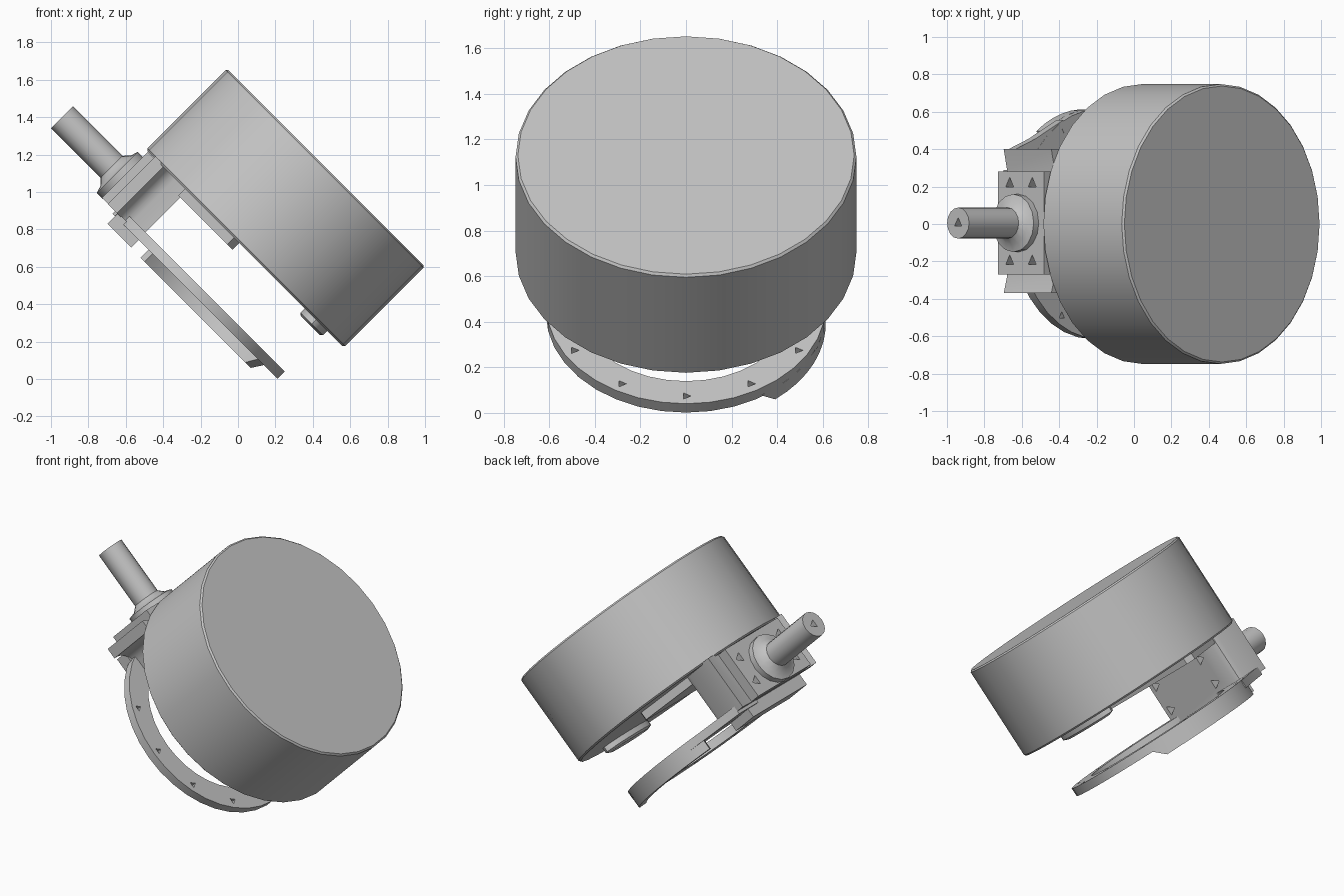
import bpy, bmesh, math
from mathutils import Matrix, Vector

cube = bpy.data.objects.get("Cube")
if cube:
    bpy.data.objects.remove(cube, do_unlink=True)

# Everything is built upright, then leaned over by 45 degrees
TILT = Matrix.Rotation(math.radians(45), 4, 'Y')
SIDEWAYS = Matrix.Rotation(math.radians(-90), 4, 'Y')
CENTRE = -0.467   # drum and ring axis along the tilted x

grey = bpy.data.materials.new("plain grey")
grey.use_nodes = True
grey.diffuse_color = (0.55, 0.55, 0.55, 1)
grey.node_tree.nodes["Principled BSDF"].inputs["Base Color"].default_value = (0.55, 0.55, 0.55, 1)


def add(name, bm):
    bmesh.ops.recalc_face_normals(bm, faces=bm.faces)
    mesh = bpy.data.meshes.new(name)
    bm.to_mesh(mesh)
    bm.free()
    mesh.materials.append(grey)
    obj = bpy.data.objects.new(name, mesh)
    bpy.context.collection.objects.link(obj)
    obj.matrix_world = TILT
    return obj


def select(obj):
    bpy.ops.object.select_all(action='DESELECT')
    obj.select_set(True)
    bpy.context.view_layer.objects.active = obj


def smooth(obj):
    select(obj)
    bpy.ops.object.shade_smooth_by_angle(angle=math.radians(32))


def prism(name, outline, low, high):
    """Raise a flat outline into a solid."""
    bm = bmesh.new()
    base = bm.faces.new([bm.verts.new((x, y, low)) for x, y in outline])
    raised = bmesh.ops.extrude_face_region(bm, geom=[base])
    for v in raised["geom"]:
        if isinstance(v, bmesh.types.BMVert):
            v.co.z = high
    obj = add(name, bm)
    smooth(obj)
    return obj


def box(name, x, y, z):
    return prism(name, [(x[0], y[0]), (x[1], y[0]), (x[1], y[1]), (x[0], y[1])], *z)


def lathe(name, profile, sides, place):
    """Spin (radius, height) pairs about z, then place the result."""
    bm = bmesh.new()
    rings = []
    for r, h in profile:
        rings.append([bm.verts.new((r * math.cos(t), r * math.sin(t), h))
                      for t in (2 * math.pi * i / sides for i in range(sides))])
    for a, b in zip(rings, rings[1:]):
        for i in range(sides):
            j = (i + 1) % sides
            bm.faces.new((a[i], a[j], b[j], b[i]))
    bm.faces.new(rings[0])
    bm.faces.new(rings[-1])
    bm.transform(place)
    obj = add(name, bm)
    smooth(obj)
    return obj


def arc_band(name, inner, outer, low, high, start, end, steps):
    """Whole ring, or part of one with a ramp at its start, about the drum axis."""
    bm = bmesh.new()
    closed = end - start >= 360
    sections = []
    for i in range(steps if closed else steps + 1):
        t = math.radians(start + (end - start) * i / steps)
        bottom = high - 0.005 if i == 0 and not closed else low
        sections.append([bm.verts.new((CENTRE + r * math.cos(t), r * math.sin(t), h))
                         for r, h in ((inner, bottom), (outer, bottom), (outer, high), (inner, high))])
    pairs = list(zip(sections, sections[1:]))
    if closed:
        pairs.append((sections[-1], sections[0]))
    else:
        bm.faces.new(sections[0])
        bm.faces.new(sections[-1])
    for a, b in pairs:
        for k in range(4):
            m = (k + 1) % 4
            bm.faces.new((a[k], a[m], b[m], b[k]))
    obj = add(name, bm)
    smooth(obj)
    return obj


def drill(objects, places, radius, depth):
    """Cut three-sided holes through the objects."""
    bm = bmesh.new()
    for place in places:
        bmesh.ops.create_cone(bm, cap_ends=True, segments=3, radius1=radius, radius2=radius,
                              depth=depth, matrix=place)
    cutter = add("hole_cutter", bm)
    cutter.hide_render = True
    bpy.context.view_layer.update()
    for obj in objects:
        select(obj)
        mod = obj.modifiers.new("holes", 'BOOLEAN')
        mod.operation = 'DIFFERENCE'
        mod.solver = 'EXACT'
        mod.object = cutter
        # Cut before the shading modifier, if there is one
        bpy.ops.object.modifier_move_to_index(modifier=mod.name, index=0)
        bpy.ops.object.modifier_apply(modifier=mod.name)
    bpy.data.objects.remove(cutter, do_unlink=True)


# Drum with slightly rounded rims
lathe("drum", [(0.738, 0.52), (0.748, 0.53), (0.748, 1.122), (0.738, 1.132)],
      32, Matrix.Translation((CENTRE, 0, 0)))

# Ring below the drum with a circle of holes
ring = arc_band("ring", 0.475, 0.615, 0.15, 0.205, 0, 360, 36)
drill([ring], [Matrix.Translation((CENTRE + 0.567 * math.cos(t), 0.567 * math.sin(t), 0.18))
               for t in (math.radians(30 * k) for k in range(-4, 5))], 0.022, 0.3)

# Thicker lip under one side of the ring, and the web from ring to bracket
arc_band("ring_lip", 0.56, 0.614, 0.09, 0.16, 33, 126, 14)
prism("ring_web", [(-1.1, 0.2), (-1.1, 0.4), (-0.95, 0.455), (-0.74, 0.555), (-0.7, 0.46), (-0.92, 0.2)],
      0.151, 0.204)

# Bracket: a wide flange that curves into a narrower body on one side
cove = [(-0.995 - 0.09 * math.sin(t), -0.335 + 0.09 * math.cos(t))
        for t in (math.radians(18 * k) for k in range(6))]
block = prism("bracket_block",
              [(-0.905, -0.245)] + cove + [(-1.085, -0.37), (-1.155, -0.37), (-1.13, -0.28), (-1.13, 0.29),
                                           (-1.155, 0.4), (-0.95, 0.4), (-0.918, 0.387), (-0.905, 0.355)],
              0.17, 0.53)
box("bracket_foot", (-1.08, -0.9), (-0.27, 0.29), (0.093, 0.175))
prism("bracket_pad", [(-0.92, -0.33), (-0.55, -0.33), (-0.51, -0.29), (-0.51, 0.46), (-0.55, 0.5), (-0.92, 0.38)],
      0.468, 0.53)

# Face plate with four holes that run through the block
plate = box("face_plate", (-1.2, -1.12), (-0.27, 0.28), (0.172, 0.518))
drill([block, plate], [Matrix.Translation((-1.05, y, z)) @ SIDEWAYS
                       for y in (-0.2, 0.215) for z in (0.26, 0.43)], 0.035, 0.6)

# Shaft with its low stepped collar
shaft = lathe("shaft", [(0.155, 1.19), (0.155, 1.238), (0.115, 1.25), (0.083, 1.28), (0.083, 1.655)],
              16, Matrix.Translation((0, 0.005, 0.325)) @ SIDEWAYS)
drill([shaft], [Matrix.Translation((-1.65, 0.005, 0.325)) @ SIDEWAYS], 0.03, 0.1)

# Oval boss under the low edge of the drum
lathe("oval_boss", [(0.07, 0.475), (0.085, 0.487), (0.085, 0.53)], 20,
      Matrix.Translation((0.07, 0.04, 0)) @ Matrix.Diagonal(Vector((1, 2.6, 1, 1))))
